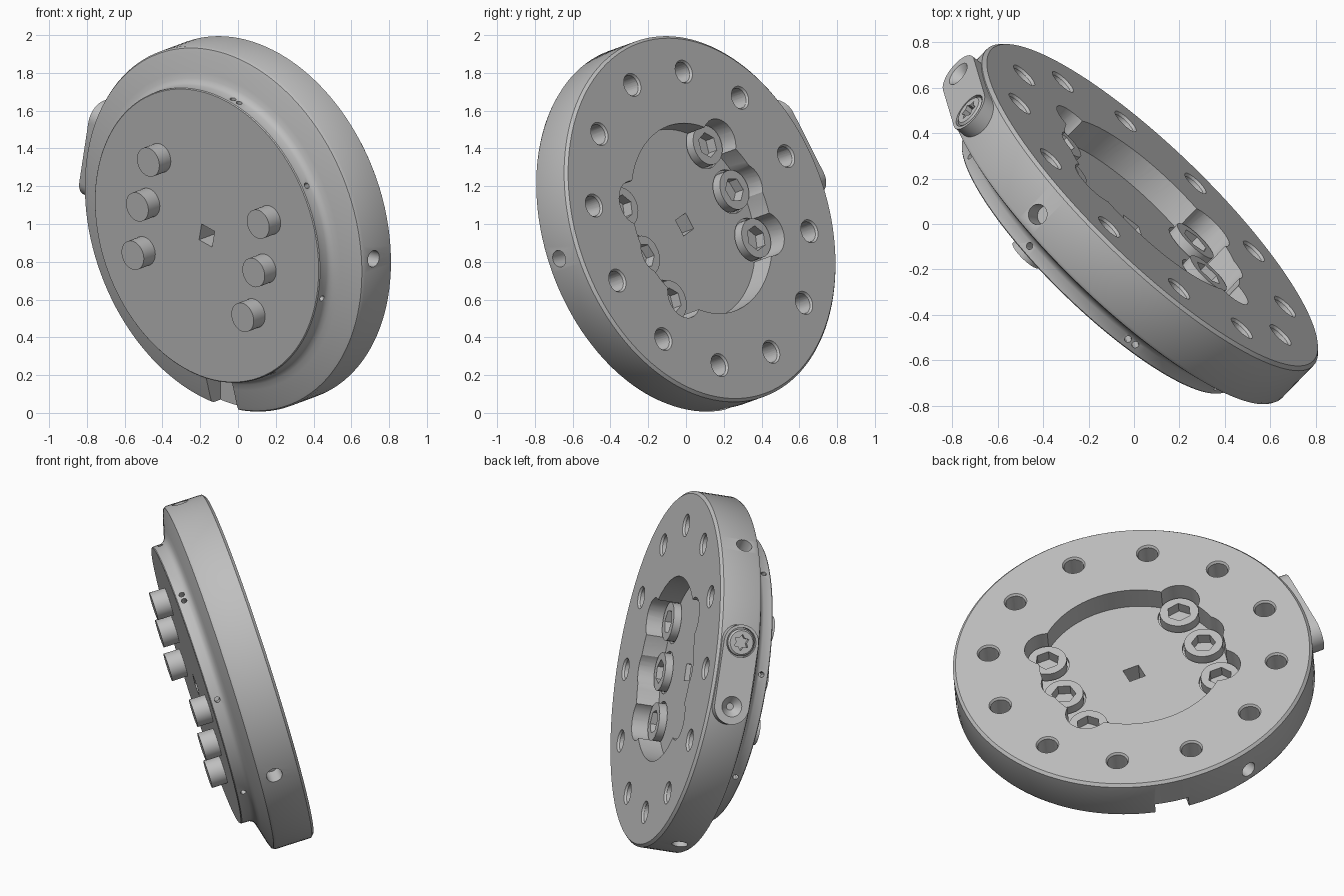
import bpy, bmesh
from math import radians, cos, sin, pi
from mathutils import Matrix, Vector

cube = bpy.data.objects.get("Cube")
if cube:
    bpy.data.objects.remove(cube)

# One steel colour
steel = bpy.data.materials.new("steel grey")
steel.use_nodes = True
COLOR = (0.52, 0.52, 0.52, 1)
steel.diffuse_color = COLOR
steel.node_tree.nodes["Principled BSDF"].inputs["Base Color"].default_value = COLOR

# Tilted frame of the disc: local z points out of the front face
n = Vector((0.674, 0.696, 0.25)).normalized()
across = Vector((n.y, -n.x, 0)).normalized()
up = (-n).cross(across)
FRAME = Matrix((across, up, -n)).transposed().to_4x4()
FRAME.translation = (0, 0, 1)
AXIS = 155  # direction of the bolt rows, degrees


def turn(deg):
    return Matrix.Rotation(radians(deg), 4, 'Z')


def at(deg, r, w=0):
    """Placement on the disc, z along its axis."""
    return turn(deg) @ Matrix.Translation((r, 0, w))


def radial(deg, w=0):
    """Placement with z pointing outward and y along the rim."""
    return at(deg, 0, w) @ Matrix.Rotation(pi / 2, 4, 'Y')


def prism(bm, r1, r2, lo, hi, mat=Matrix(), sides=32):
    bmesh.ops.create_cone(bm, cap_ends=True, segments=sides, radius1=r1, radius2=r2,
                          depth=hi - lo, matrix=mat @ Matrix.Translation((0, 0, (lo + hi) / 2)))


def outline(bm, points, lo, hi, mat):
    """Extrude a flat outline from lo to hi."""
    verts = [bm.verts.new(mat @ Vector((x, y, lo))) for x, y in points]
    face = bm.faces.new(verts)
    ext = bmesh.ops.extrude_face_region(bm, geom=[face])
    shift = mat.to_3x3() @ Vector((0, 0, hi - lo))
    bmesh.ops.translate(bm, vec=shift, verts=[g for g in ext["geom"] if isinstance(g, bmesh.types.BMVert)])


def make(name, bm):
    bmesh.ops.recalc_face_normals(bm, faces=bm.faces)
    me = bpy.data.meshes.new(name)
    bm.to_mesh(me)
    bm.free()
    me.materials.append(steel)
    ob = bpy.data.objects.new(name, me)
    bpy.context.collection.objects.link(ob)
    ob.matrix_world = FRAME
    return ob


def cut(ob, bm):
    """Subtract a cutter mesh and drop the cutter."""
    cutter = make("cutter", bm)
    cutter.hide_render = True
    mod = ob.modifiers.new("cut", 'BOOLEAN')
    mod.operation = 'DIFFERENCE'
    mod.solver = 'EXACT'
    mod.object = cutter
    bpy.context.view_layer.update()
    result = bpy.data.meshes.new_from_object(ob.evaluated_get(bpy.context.evaluated_depsgraph_get()))
    ob.modifiers.clear()
    ob.data = result
    bpy.data.objects.remove(cutter)


# Flanged disc, turned from a profile of (radius, height)
profile = [(0, -.12), (.985, -.12), (1, -.105), (1, .1), (.992, .115), (.97, .123), (.87, .15),
           (.838, .159), (.818, .172), (.808, .19), (.806, .24), (.801, .245), (0, .245)]
bm = bmesh.new()
pts = [bm.verts.new((r, 0, w)) for r, w in profile]
edges = [bm.edges.new(p) for p in zip(pts, pts[1:])]
bmesh.ops.spin(bm, geom=pts + edges, axis=(0, 0, 1), cent=(0, 0, 0), angle=2 * pi, steps=128)
bmesh.ops.remove_doubles(bm, verts=bm.verts, dist=0.0005)
bmesh.ops.dissolve_degenerate(bm, edges=bm.edges, dist=0.0001)
disc = make("flanged_disc", bm)

# Central recess and the chamfers of the bolt circle
back_holes = [AXIS + 30 * k for k in range(12)]
bm = bmesh.new()
prism(bm, .52, .52, -.2, .01, sides=96)
for deg in back_holes:
    prism(bm, .067, .053, -.125, -.105, at(deg, .805))
cut(disc, bm)

# Counterbores around the bolt heads
bolts = [at(AXIS + side + off, r) for side in (0, 180) for off, r in ((-35, .49), (0, .425), (35, .49))]
bm = bmesh.new()
for m in bolts:
    prism(bm, .12, .12, -.2, .03, m)
cut(disc, bm)

# Bolt circle, rim holes, flange pin holes, square drive and rim notch
bm = bmesh.new()
for deg in back_holes:
    prism(bm, .055, .055, -.2, .03, at(deg, .805))
for deg in (-10.5, 109.5, 229.5):
    prism(bm, .045, .045, .9, 1.1, radial(deg, .03), 24)
for k in range(8):
    deg = 64 + 45 * k
    for d in ((-1.6, 1.6) if k == 0 else (0,)):
        prism(bm, .016, .016, .74, .9, radial(deg + d, .205), 12)
prism(bm, .067, .067, -.05, .3, turn(AXIS + 45), 4)
outline(bm, [(.815, -.095), (1.1, -.095), (1.1, .095), (.815, .095)], .045, .3, turn(257))
cut(disc, bm)

# Socket-head bolts, with pins passing out of the front face
bm, sockets, pins = bmesh.new(), bmesh.new(), bmesh.new()
for m in bolts:
    prism(bm, .108, .108, -.03, .05, m)
    prism(sockets, .068, .068, -.06, .035, m @ turn(90 - AXIS), 6)
    prism(pins, .08, .08, .2, .335, m)
heads = make("bolt_heads", bm)
cut(heads, sockets)
front_pins = make("front_pins", pins)

# Flat keeper plate with round ends, fixed to the rim
side = radial(156)
HALF, R, TOP = .18, .1, 1.03
ends = [radians(180 * i / 16) for i in range(17)]
stadium = [(R * cos(t), HALF + R * sin(t)) for t in ends]
stadium += [(-x, -y) for x, y in stadium]
bm = bmesh.new()
outline(bm, stadium, .93, TOP, side)
plate = make("keeper_plate", bm)
bm = bmesh.new()
screw_at = side @ Matrix.Translation((0, -HALF, 0))
prism(bm, .084, .084, TOP - .025, 1.1, screw_at)
prism(bm, .02, .062, TOP - .04, TOP + .005, side @ Matrix.Translation((0, HALF, 0)))
cut(plate, bm)

# Keeper screw with a star socket
bm = bmesh.new()
prism(bm, .076, .076, .95, TOP - .005, screw_at)
prism(bm, .076, .066, TOP - .005, TOP + .004, screw_at)
bmesh.ops.remove_doubles(bm, verts=bm.verts, dist=0.0005)
inner = [f for f in bm.faces if len(f.verts) > 4
         and abs((screw_at.inverted() @ f.calc_center_median()).z - TOP + .005) < .001]
bmesh.ops.delete(bm, geom=inner, context='FACES_ONLY')
screw = make("keeper_screw", bm)
bm = bmesh.new()
star = [((.046 if i % 2 else .029) * cos(pi * i / 6), (.046 if i % 2 else .029) * sin(pi * i / 6))
        for i in range(12)]
outline(bm, star, TOP - .035, 1.1, screw_at)
cut(screw, bm)

# Smooth the turned surfaces and keep the edges crisp
bpy.ops.object.select_all(action='DESELECT')
for ob in (disc, heads, front_pins, plate, screw):
    ob.select_set(True)
bpy.context.view_layer.objects.active = disc
bpy.ops.object.shade_smooth_by_angle(angle=radians(30))
